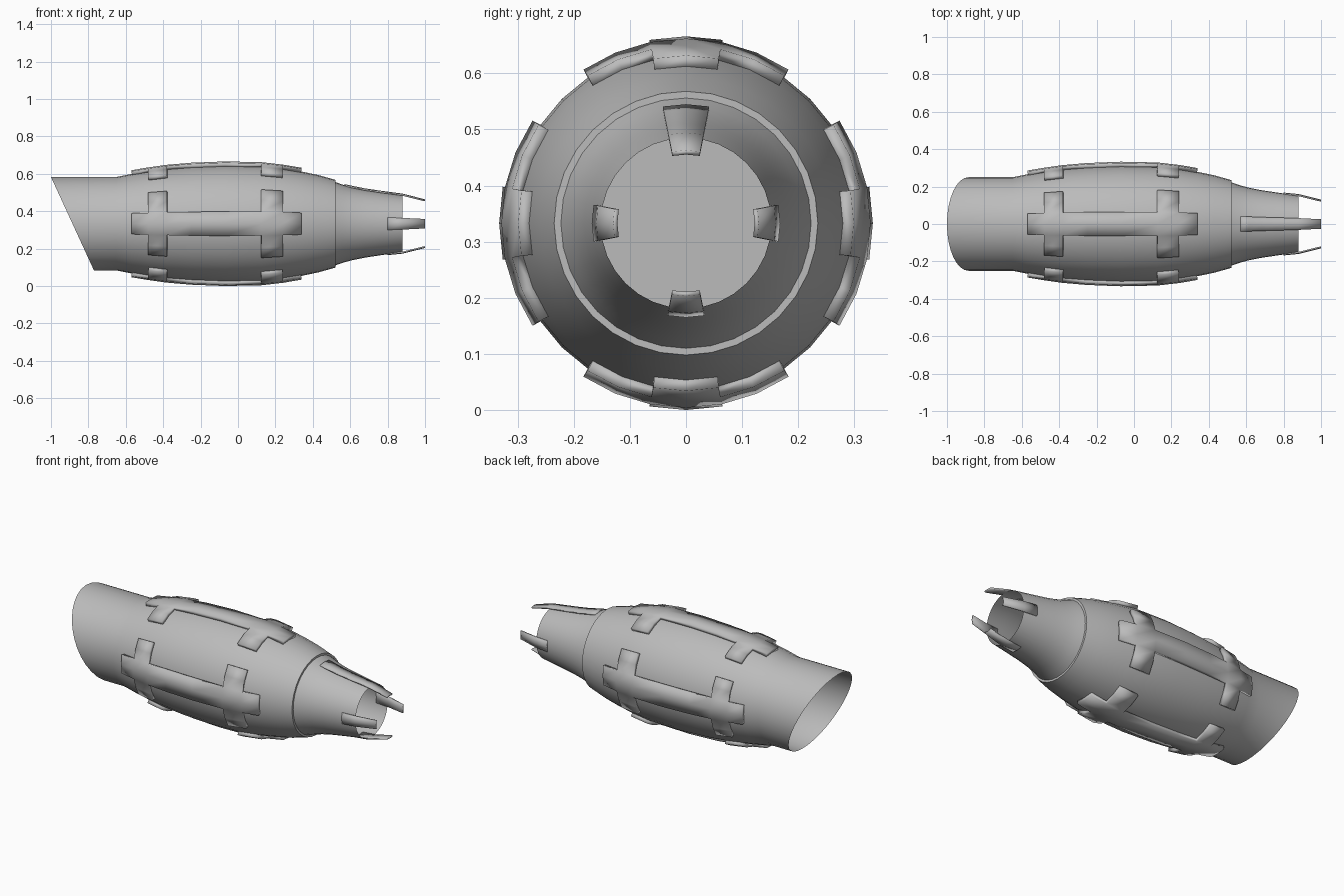
import bpy, bmesh, math

if "Cube" in bpy.data.objects:
    bpy.data.objects.remove(bpy.data.objects["Cube"])

SIDES = 32
STEP = 2 * math.pi / SIDES
AXIS_Z = 0.333

grey = bpy.data.materials.new("plain grey")
grey.use_nodes = True
colour = (0.5, 0.5, 0.5, 1)
grey.diffuse_color = colour
grey.node_tree.nodes["Principled BSDF"].inputs["Base Color"].default_value = colour

# Swelling part of the hull as (x, radius); the plates follow the same stations
HULL = [(-.65, .25), (-.57, .266), (-.48, .281), (-.38, .295), (-.25, .306),
        (-.07, .313), (.125, .309), (.24, .296), (.34, .279), (.43, .26), (.52, .235)]
NOZZLE = [(.52, .223), (.56, .209), (.61, .195), (.68, .181), (.76, .169), (.88, .152)]


def point(x, r, i):
    """Point at side number i around the long axis, counted from the top."""
    return (x, r * math.sin(i * STEP), AXIS_Z + r * math.cos(i * STEP))


def skin(name, stations, sides, keep=lambda x, i: True, thickness=0, slant=0, cap=False):
    """Sweep stations around the long axis, keeping only the wanted cells."""
    bm = bmesh.new()
    closed = len(sides) == SIDES
    rings = []
    for n, (x, r) in enumerate(stations):
        ring = []
        for i in sides:
            shift = slant * (1 - math.cos(i * STEP)) / 2 if n == 0 else 0
            ring.append(bm.verts.new(point(x + shift, r, i)))
        rings.append(ring)
    for n in range(len(rings) - 1):
        mid = (stations[n][0] + stations[n + 1][0]) / 2
        for k in range(len(sides) if closed else len(sides) - 1):
            j = (k + 1) % len(sides)
            if keep(mid, k):
                bm.faces.new((rings[n][k], rings[n + 1][k], rings[n + 1][j], rings[n][j]))
    if cap:
        bm.faces.new(rings[-1])
    bmesh.ops.delete(bm, geom=[v for v in bm.verts if not v.link_faces], context='VERTS')
    bmesh.ops.recalc_face_normals(bm, faces=bm.faces)
    # Point every open sheet away from the axis
    bm.faces.ensure_lookup_table()
    face = bm.faces[0]
    centre = face.calc_center_median()
    if face.normal.y * centre.y + face.normal.z * (centre.z - AXIS_Z) < 0:
        bmesh.ops.reverse_faces(bm, faces=bm.faces)
    mesh = bpy.data.meshes.new(name)
    bm.to_mesh(mesh)
    bm.free()
    mesh.materials.append(grey)
    obj = bpy.data.objects.new(name, mesh)
    bpy.context.collection.objects.link(obj)
    if thickness:
        mod = obj.modifiers.new("thickness", 'SOLIDIFY')
        mod.thickness = thickness
        mod.offset = -1
    bpy.ops.object.select_all(action='DESELECT')
    obj.select_set(True)
    bpy.context.view_layer.objects.active = obj
    bpy.ops.object.shade_smooth_by_angle(angle=math.radians(30))
    return obj


# Hull with a slanted open mouth and a closed bulkhead behind the nozzle
around = range(SIDES)
skin("hull", [(-1, .25)] + HULL, around, slant=.23, cap=True)
skin("nozzle", NOZZLE, around)


def in_plate(x, k):
    """Long centre bar with two wide crossbars."""
    return k in (2, 3) or -.48 < x < -.38 or .125 < x < .24


# Raised armour plates and nozzle prongs on four sides
plate_path = [(x, r + .02) for x, r in HULL if -.6 < x < .35]
short_prong = [(.8, .168), (.88, .16), (1, .13)]
long_prong = [(.57, .212), (.61, .203), (.68, .189), (.76, .177), (.88, .161), (1, .13)]
for quarter, place in enumerate(("top", "back", "bottom", "front")):
    mid = quarter * SIDES // 4
    skin(place + "_plate", plate_path, range(mid - 3, mid + 4), in_plate, thickness=.024)
    skin(place + "_prong", long_prong if place == "top" else short_prong,
         range(mid - 1, mid + 2), thickness=.008)
